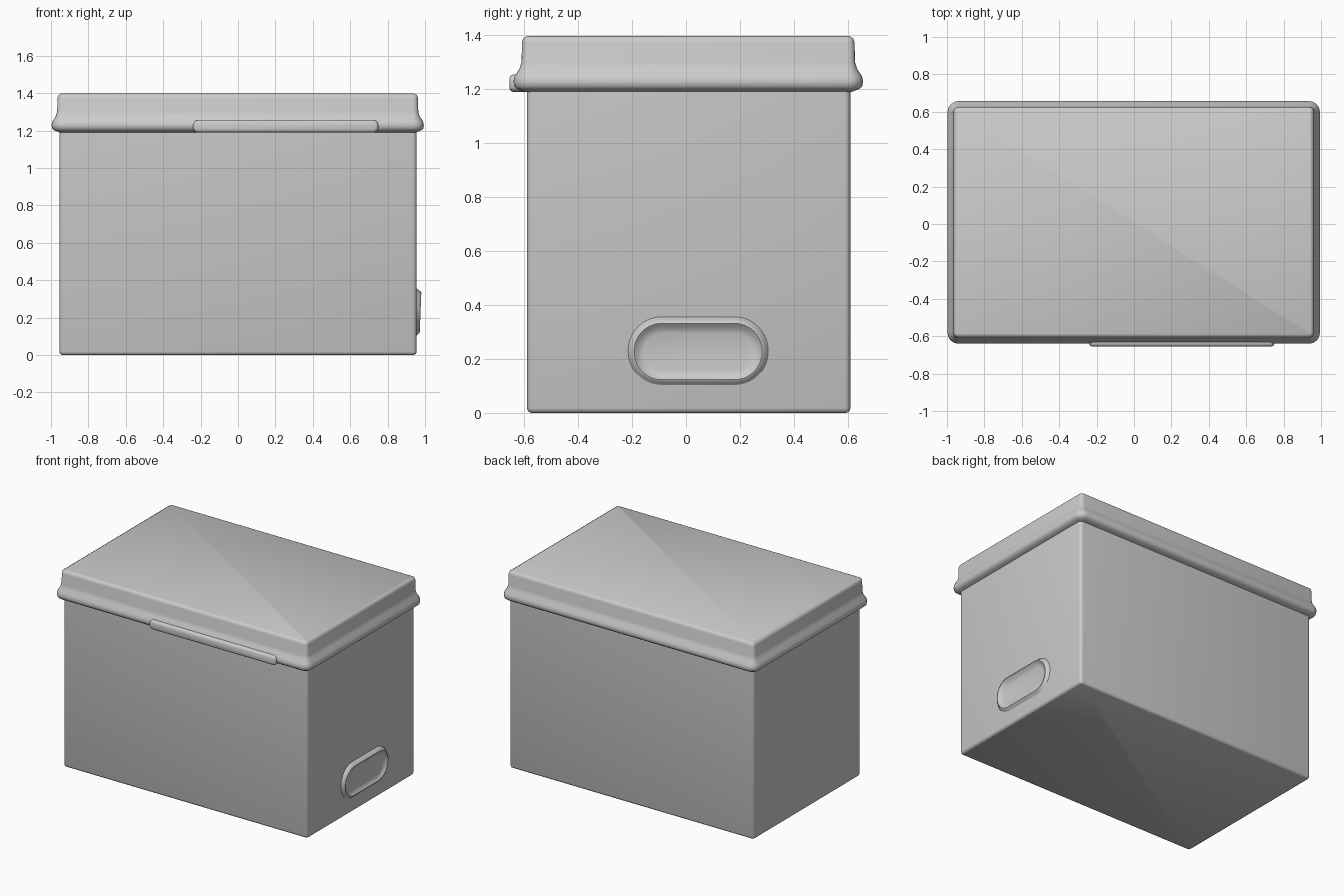
import bpy, bmesh, math

if "Cube" in bpy.data.objects:
    bpy.data.objects.remove(bpy.data.objects["Cube"])


def rounded_rect(a0, a1, b0, b1, r, n):
    """Outline of a rectangle with round corners, counter-clockwise."""
    corners = [(a1 - r, b1 - r), (a0 + r, b1 - r), (a0 + r, b0 + r), (a1 - r, b0 + r)]
    pts = []
    for k, (ca, cb) in enumerate(corners):
        for i in range(n + 1):
            t = math.pi / 2 * (k + i / n)
            pts.append((ca + r * math.cos(t), cb + r * math.sin(t)))
    return pts


def loft(name, rect, radius, profile, place, n=4):
    """Stack offset copies of a rounded rectangle along (offset, height) steps."""
    a0, a1, b0, b1 = rect
    bm = bmesh.new()
    rings = []
    for d, h in profile:
        outline = rounded_rect(a0 - d, a1 + d, b0 - d, b1 + d, max(radius + d, 0.004), n)
        rings.append([bm.verts.new(place(a, b, h)) for a, b in outline])
    for lo, hi in zip(rings, rings[1:]):
        for i in range(len(lo)):
            j = (i + 1) % len(lo)
            bm.faces.new((lo[i], lo[j], hi[j], hi[i]))
    bm.faces.new(rings[0][::-1])
    bm.faces.new(rings[-1])
    bmesh.ops.recalc_face_normals(bm, faces=bm.faces)
    mesh = bpy.data.meshes.new(name)
    bm.to_mesh(mesh)
    bm.free()
    obj = bpy.data.objects.new(name, mesh)
    bpy.context.collection.objects.link(obj)
    bpy.ops.object.select_all(action='DESELECT')
    obj.select_set(True)
    bpy.context.view_layer.objects.active = obj
    bpy.ops.object.shade_smooth_by_angle(angle=math.radians(50))
    return obj


def upward(a, b, h):
    return (a, b, h)


def sideways(a, b, h):
    # handle leans out slightly more at its top edge
    lean = 0.04 * (b - 0.23) if h > 0.96 else 0
    return (h + lean, a, b)


def forward(a, b, h):
    return (a, -h, b)


# Box body with softly rounded edges
loft("box_body", (-0.955, 0.955, -0.59, 0.61), 0.022,
     [(-0.015, 0.0), (-0.004, 0.006), (0, 0.018), (0, 1.21)], upward)

# Lid with a swollen bead around its lower edge
loft("lid", (-0.965, 0.962, -0.608, 0.625), 0.026,
     [(-0.012, 1.19), (0.015, 1.2), (0.028, 1.21), (0.032, 1.23), (0.027, 1.25),
      (0.01, 1.275), (0.002, 1.30), (0, 1.375), (-0.005, 1.39), (-0.018, 1.397)], upward)

# Front finger lip on the bead
loft("lid_lip", (-0.24, 0.75, 1.19, 1.255), 0.025,
     [(0, 0.59), (0, 0.642), (-0.005, 0.651), (-0.015, 0.655)], forward)

# Oval handle on the right: raised rim around a shallow dish
loft("side_handle", (-0.2, 0.29, 0.115, 0.34), 0.11,
     [(0.02, 0.95), (0.006, 0.963), (0, 0.973), (-0.008, 0.976), (-0.015, 0.971),
      (-0.025, 0.962), (-0.045, 0.957)], sideways, n=10)
